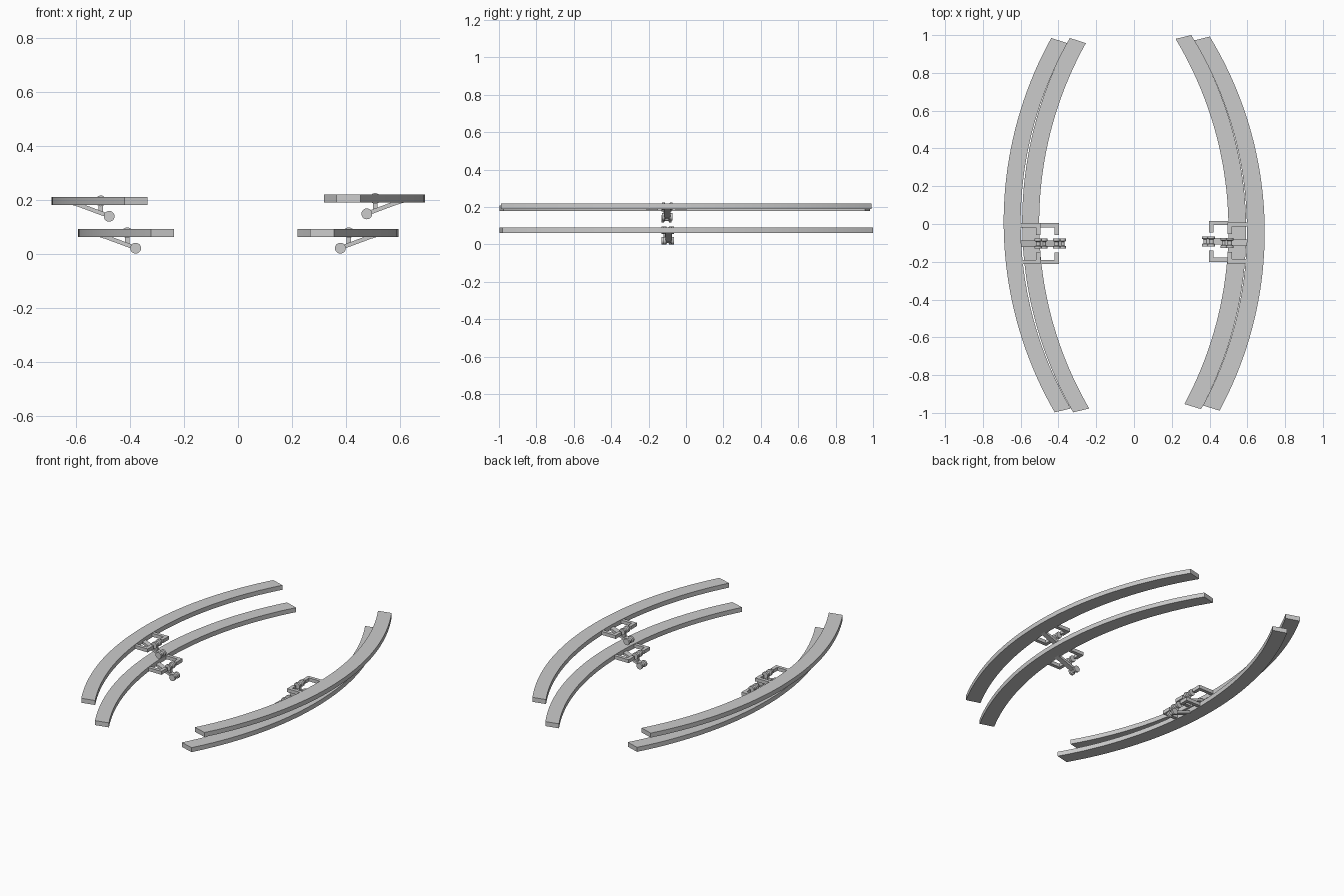
import bpy, bmesh, math
from mathutils import Vector

if "Cube" in bpy.data.objects:
    bpy.data.objects.remove(bpy.data.objects["Cube"])


def finish(bm, name):
    bmesh.ops.recalc_face_normals(bm, faces=bm.faces)
    me = bpy.data.meshes.new(name)
    bm.to_mesh(me)
    bm.free()
    ob = bpy.data.objects.new(name, me)
    bpy.context.collection.objects.link(ob)
    bpy.ops.object.select_all(action='DESELECT')
    ob.select_set(True)
    bpy.context.view_layer.objects.active = ob
    bpy.ops.object.shade_smooth_by_angle(angle=math.radians(30))
    return ob


def arc(a, m, b, n=40):
    """Points on the circle through a, m, b."""
    a, m, b = map(Vector, (a, m, b))
    d = 2 * (a.x * (m.y - b.y) + m.x * (b.y - a.y) + b.x * (a.y - m.y))
    A, M, B = a.length_squared, m.length_squared, b.length_squared
    c = Vector(((A * (m.y - b.y) + M * (b.y - a.y) + B * (a.y - m.y)) / d,
                (A * (b.x - m.x) + M * (a.x - b.x) + B * (m.x - a.x)) / d))
    sweep = (b - c).angle_signed(a - c)
    u = a - c
    return [(c.x + u.x * math.cos(sweep * i / n) - u.y * math.sin(sweep * i / n),
             c.y + u.x * math.sin(sweep * i / n) + u.y * math.cos(sweep * i / n))
            for i in range(n + 1)]


def prism(name, rings):
    """Closed solid swept through four-cornered sections."""
    bm = bmesh.new()
    vs = [[bm.verts.new(p) for p in r] for r in rings]
    for p, q in zip(vs, vs[1:]):
        for i in range(4):
            j = (i + 1) % 4
            bm.faces.new((p[i], p[j], q[j], q[i]))
    bm.faces.new(vs[0])
    bm.faces.new(vs[-1])
    return finish(bm, name)


def bow(name, outer, inner, z0, z1):
    return prism(name, [[(*o, z0), (*i, z0), (*i, z1), (*o, z1)]
                        for o, i in zip(arc(*outer), arc(*inner))])


def spool(name, x, y, z, r):
    """Dumbbell turned about the y axis."""
    prof = [(-.027, r), (-.014, r), (-.010, r * .6), (.010, r * .6), (.014, r), (.027, r)]
    n = 20
    bm = bmesh.new()
    rings = [[bm.verts.new((x + q * math.cos(2 * math.pi * k / n), y + t,
                            z + q * math.sin(2 * math.pi * k / n))) for k in range(n)]
             for t, q in prof]
    for p, q in zip(rings, rings[1:]):
        for k in range(n):
            bm.faces.new((p[k], p[(k + 1) % n], q[(k + 1) % n], q[k]))
    bm.faces.new(rings[0])
    bm.faces.new(rings[-1])
    return finish(bm, name)


def hook(name, s, dx, yc, z, side):
    """L-shaped half of the open square frame."""
    h = .011
    out, inn = yc + side * .108, yc + side * .086
    tip = yc + side * .047
    path = [((.52, out), (.52, inn)), ((.398, out), (.42, inn)), ((.398, tip), (.42, tip))]
    return prism(name, [[(s * (a[0] + dx), a[1], z - h), (s * (b[0] + dx), b[1], z - h),
                         (s * (b[0] + dx), b[1], z + h), (s * (a[0] + dx), a[1], z + h)]
                        for a, b in path])


# lower bows: outer and inner edges, each by end, middle, end
EDGES = {
    -1: (((-.34, .985), (-.592, 0), (-.322, -.997)), ((-.255, .957), (-.502, 0), (-.237, -.977))),
    1: (((.303, 1.0), (.594, -.03), (.355, -.98)), ((.22, .98), (.5, -.04), (.267, -.953))),
}

for s, side in ((-1, "left"), (1, "right")):
    for level, dx, dz in (("lower", 0, 0), ("upper", .098, .118 if s < 0 else .127)):
        tag = f"{side}_{level}"
        dy = -.008 if s > 0 and dx else 0
        outer, inner = [[(p[0] + s * dx, p[1] + dy) for p in e] for e in EDGES[s]]
        bow(f"{tag}_bow", outer, inner, .062 + dz, .091 + dz)
        yc = (-.104 if s < 0 else -.092) + dy
        # open frame on the inner edge
        for k, end in ((1, "back"), (-1, "front")):
            hook(f"{tag}_frame_{end}", s, dx, yc, .077 + dz, k)
        # sloping arm with a roller at its tip, and the hinge roller above
        w = .017
        prism(f"{tag}_arm", [[(s * (x + dx), yc - w, zb + dz), (s * (x + dx), yc + w, zb + dz),
                              (s * (x + dx), yc + w, zt + dz), (s * (x + dx), yc - w, zt + dz)]
                             for x, zb, zt in ((.53, .066, .084), (.49, .054, .070), (.385, .015, .031))])
        spool(f"{tag}_tip_roller", s * (.379 + dx), yc, .020 + dz, .020)
        spool(f"{tag}_hinge_roller", s * (.41 + dx), yc, .077 + dz, .020)
        # short post joining the hinge roller to the arm
        prism(f"{tag}_hinge_post", [[(s * (.402 + dx), yc - .009, z), (s * (.418 + dx), yc - .009, z),
                                     (s * (.418 + dx), yc + .009, z), (s * (.402 + dx), yc + .009, z)]
                                    for z in (.032 + dz, .072 + dz)])
